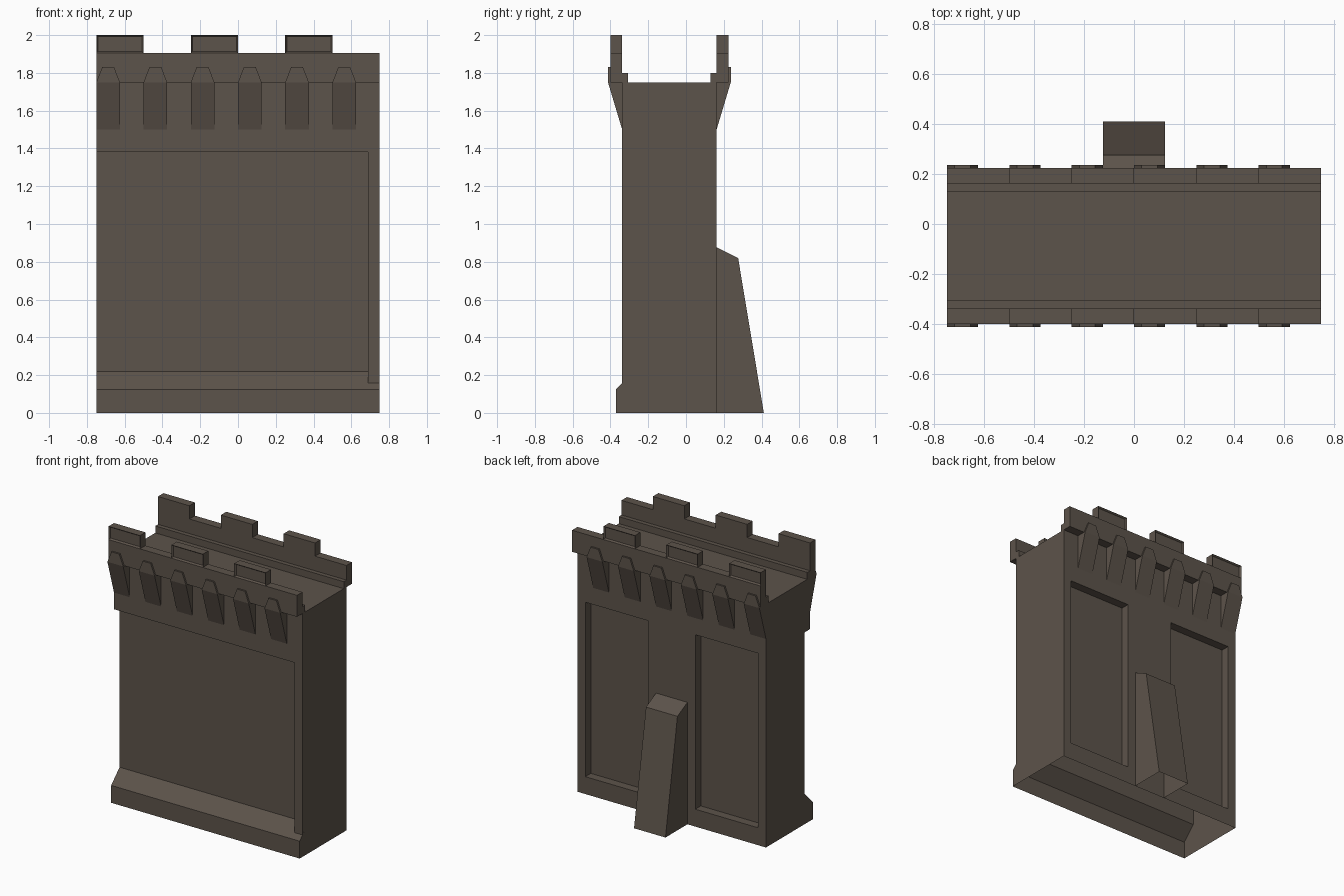
import bpy, bmesh
from mathutils import Matrix

if "Cube" in bpy.data.objects:
    bpy.data.objects.remove(bpy.data.objects["Cube"])

YC = -0.088          # centre line of the wall thickness
W = 0.75             # half width of the wall

stone = bpy.data.materials.new("dark_brown_stone")
stone.diffuse_color = (0.108, 0.087, 0.069, 1)
stone.use_nodes = True
stone.node_tree.nodes["Principled BSDF"].inputs["Base Color"].default_value = stone.diffuse_color


def finish(name, bm, mirror=False):
    """Turn a bmesh into an object sitting on the wall centre line."""
    bmesh.ops.recalc_face_normals(bm, faces=bm.faces)
    me = bpy.data.meshes.new(name)
    bm.to_mesh(me)
    bm.free()
    me.materials.append(stone)
    ob = bpy.data.objects.new(name, me)
    ob.location.y = YC
    bpy.context.collection.objects.link(ob)
    if mirror:
        ob.modifiers.new("both_sides", 'MIRROR').use_axis = (False, True, False)
    return ob


def prism(bm, profile, x0, x1):
    """Extrude a (y, z) profile along x."""
    a = [bm.verts.new((x0, y, z)) for y, z in profile]
    b = [bm.verts.new((x1, y, z)) for y, z in profile]
    bm.faces.new(a)
    bm.faces.new(b[::-1])
    n = len(a)
    for i in range(n):
        j = (i + 1) % n
        bm.faces.new((a[i], b[i], b[j], a[j]))


def box(bm, x0, x1, y0, y1, z0, z1):
    prism(bm, [(y0, z0), (y1, z0), (y1, z1), (y0, z1)], x0, x1)


def drop_faces(bm, test):
    bm.normal_update()
    bad = [f for f in bm.faces if test(f.calc_center_median())]
    bmesh.ops.delete(bm, geom=bad, context='FACES')


# wall body with sloped plinth and recessed front panel
bm = bmesh.new()
prism(bm, [(-.282, 0), (.25, 0), (.25, 1.75), (-.25, 1.75), (-.25, 1.38),
           (-.1875, 1.38), (-.1875, .22), (-.282, .125)], -W, W)
body = finish("wall_body", bm)

# two sunken panels in the back
bm = bmesh.new()
for x0 in (-.6875, .1875):
    box(bm, x0, x0 + .5, .1875, .4, .125, 1.38)
cutter = finish("panel_cutter", bm)
cutter.hide_render = True
cut = body.modifiers.new("panels", 'BOOLEAN')
cut.object = cutter
cut.operation = 'DIFFERENCE'
cut.solver = 'EXACT'
bpy.context.view_layer.objects.active = body
bpy.ops.object.modifier_apply(modifier="panels")
bpy.data.objects.remove(cutter)

# the underside is open
bm = bmesh.new()
bm.from_mesh(body.data)
drop_faces(bm, lambda c: c.z < .001)
bm.to_mesh(body.data)
bm.free()

# upright strip closing the front panel on the right
bm = bmesh.new()
prism(bm, [(-.25, .1575), (-.25, 1.38), (-.1875, 1.38), (-.1875, .22)], .6875, W)
finish("front_edge_strip", bm)

# sloped buttress on the back, open underneath
bm = bmesh.new()
prism(bm, [(.25, 0), (.5, 0), (.364, .82), (.25, .877)], -.125, .125)
bmesh.ops.recalc_face_normals(bm, faces=bm.faces)
drop_faces(bm, lambda c: c.z < .001 or c.y < .251)
finish("buttress", bm)

# parapet with inner step, front and back
bm = bmesh.new()
prism(bm, [(-.3125, 1.75), (-.3125, 1.905), (-.25, 1.905), (-.25, 1.8),
           (-.219, 1.8), (-.219, 1.75)], -W, W)
finish("parapet", bm, True)

# merlons with a sunken outer face
bm = bmesh.new()
for x0 in (-.75, -.25, .25):
    box(bm, x0, x0 + .25, -.3125, -.25, 1.905, 2)
bmesh.ops.recalc_face_normals(bm, faces=bm.faces)
drop_faces(bm, lambda c: c.z < 1.906)
outer = [f for f in bm.faces if f.calc_center_median().y < -.312]
bmesh.ops.inset_individual(bm, faces=outer, thickness=.012, depth=0)
for f in outer:
    bmesh.ops.translate(bm, verts=f.verts, vec=(0, .012, 0))
finish("merlons", bm, True)

# corbels: tapered bracket below, clipped plate above
bm = bmesh.new()
for i in range(6):
    x0 = -.75 + .25 * i
    x1 = x0 + .125
    prism(bm, [(-.25, 1.5), (-.325, 1.75), (-.25, 1.75)], x0, x1)
    outline = [(x0, 1.75), (x1, 1.75), (x1 - .031, 1.83), (x0 + .031, 1.83)]
    f = [bm.verts.new((x, -.325, z)) for x, z in outline]
    b = [bm.verts.new((x, -.3125, z)) for x, z in outline]
    bm.faces.new(f)
    for j in (1, 2, 3):
        k = (j + 1) % 4
        bm.faces.new((f[j], b[j], b[k], f[k]))
bmesh.ops.remove_doubles(bm, verts=bm.verts, dist=1e-5)
# inner faces lying against the wall and parapet are hidden
drop_faces(bm, lambda c: abs(c.y + .25) < 1e-4 or
           (abs(c.z - 1.75) < 1e-4 and c.y > -.32))
finish("corbels", bm, True)
